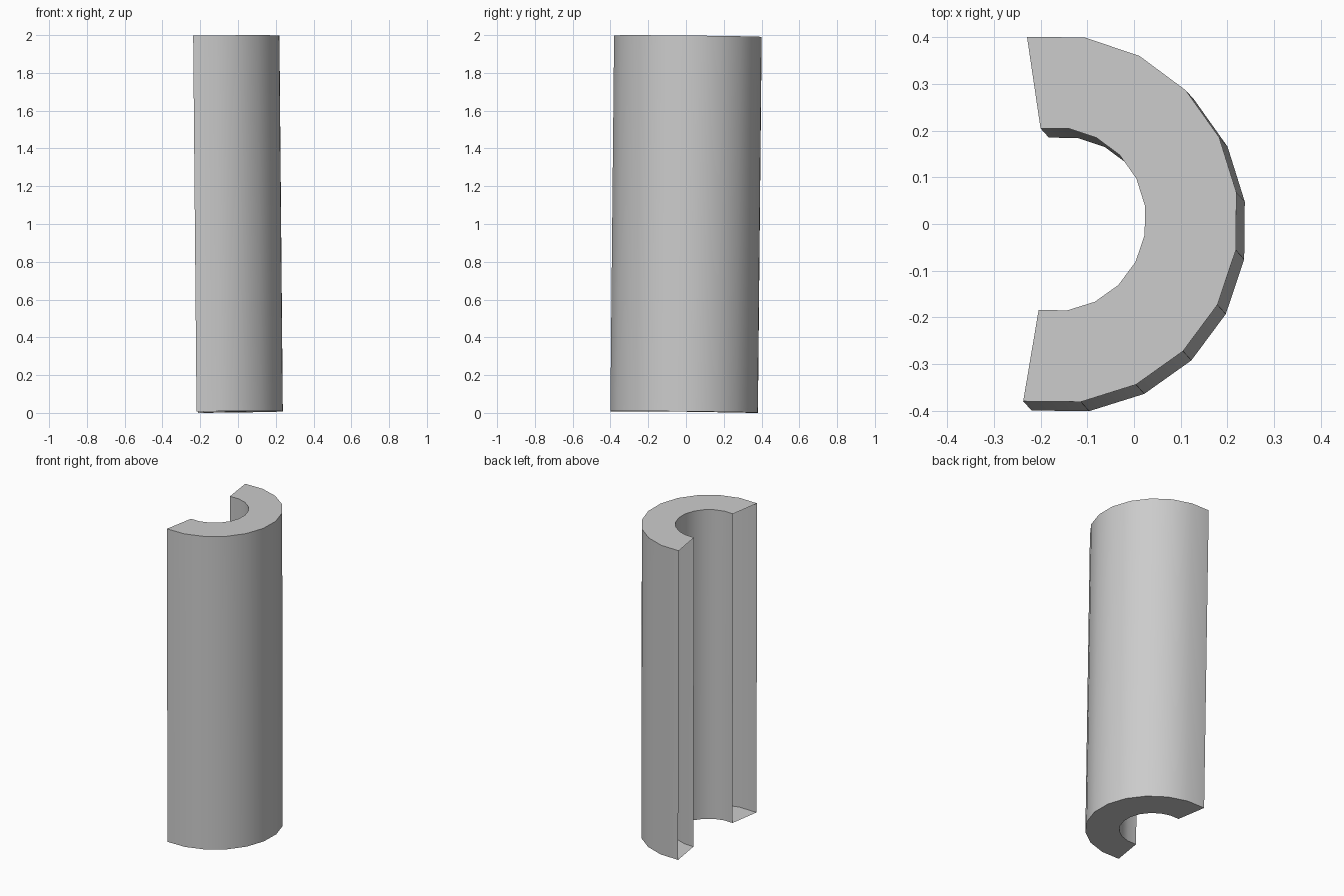
import bpy, bmesh, math
from mathutils import Matrix, Vector

if "Cube" in bpy.data.objects:
    bpy.data.objects.remove(bpy.data.objects["Cube"])

SIDES, SPAN = 20, 11            # 11 segments of a 20-sided tube
R_OUT, R_IN, LENGTH = 0.395, 0.197, 1.99

bm = bmesh.new()


def arc(radius, z):
    """Open arc of vertices facing +x."""
    step = 2 * math.pi / SIDES
    return [bm.verts.new((radius * math.cos((i - SPAN / 2) * step),
                          radius * math.sin((i - SPAN / 2) * step), z))
            for i in range(SPAN + 1)]


# Outer wall, top rim, inner wall, bottom rim; the two cut ends stay open
loops = [arc(R_OUT, 0), arc(R_OUT, LENGTH), arc(R_IN, LENGTH), arc(R_IN, 0)]
for k in range(4):
    a, b = loops[k], loops[(k + 1) % 4]
    for i in range(SPAN):
        bm.faces.new((a[i], a[i + 1], b[i + 1], b[i]))

# Slight lean and twist, then centre on the ground
lean = (Matrix.Rotation(-0.010, 4, 'X') @ Matrix.Rotation(-0.009, 4, 'Y')
        @ Matrix.Rotation(math.radians(-0.6), 4, 'Z'))
bmesh.ops.transform(bm, matrix=lean, verts=bm.verts)
lo = Vector([min(v.co[i] for v in bm.verts) for i in range(3)])
hi = Vector([max(v.co[i] for v in bm.verts) for i in range(3)])
bmesh.ops.translate(bm, verts=bm.verts,
                    vec=(-(lo.x + hi.x) / 2, -(lo.y + hi.y) / 2, -lo.z))

mesh = bpy.data.meshes.new("half_pipe")
bm.to_mesh(mesh)
bm.free()
obj = bpy.data.objects.new("half_pipe", mesh)
bpy.context.collection.objects.link(obj)

# Smooth curved walls, sharp rims
bpy.context.view_layer.objects.active = obj
obj.select_set(True)
bpy.ops.object.shade_smooth_by_angle(angle=math.radians(30))
